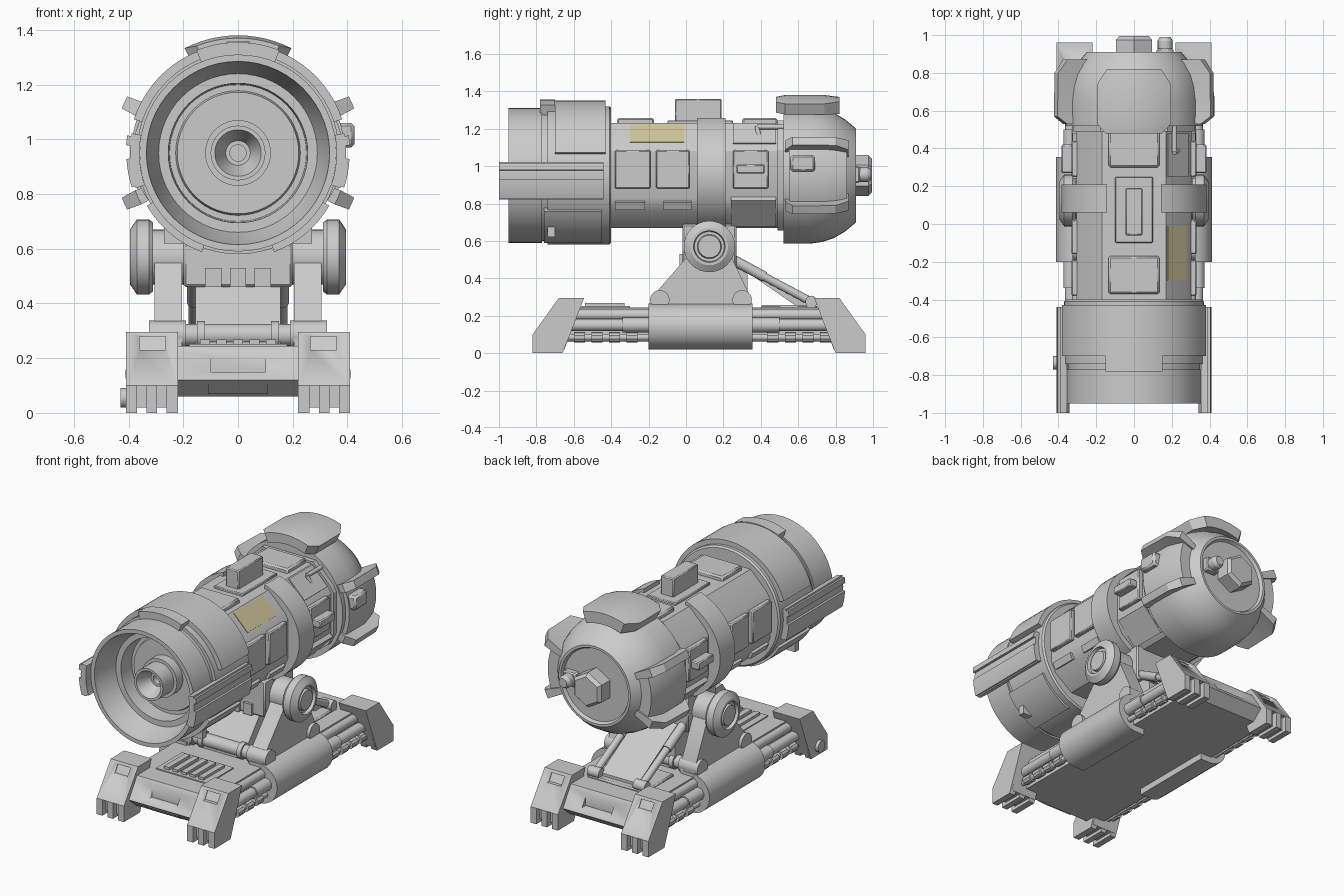
import bpy, bmesh
from math import sin, cos, radians, pi
from mathutils import Vector

if "Cube" in bpy.data.objects:
    bpy.data.objects.remove(bpy.data.objects["Cube"])

CZ = 0.95  # barrel axis height


def finish(bm, name, mirror=False, bevel=0):
    bmesh.ops.remove_doubles(bm, verts=bm.verts, dist=1e-5)
    bmesh.ops.recalc_face_normals(bm, faces=bm.faces)
    me = bpy.data.meshes.new(name)
    bm.to_mesh(me)
    bm.free()
    ob = bpy.data.objects.new(name, me)
    bpy.context.collection.objects.link(ob)
    if bevel:
        b = ob.modifiers.new("bevel", 'BEVEL')
        b.width, b.segments, b.limit_method = bevel, 1, 'ANGLE'
    if mirror:
        ob.modifiers.new("mirror", 'MIRROR')
    return ob


def prism(name, pts, axis, a, b, mirror=False, bevel=0):
    """Extrude a 2D outline along x (y,z outline) or y (x,z outline)."""
    bm = bmesh.new()
    put = (lambda p, t: (t, p[0], p[1])) if axis == 'x' else (lambda p, t: (p[0], t, p[1]))
    f = bm.faces.new([bm.verts.new(put(p, a)) for p in pts])
    r = bmesh.ops.extrude_face_region(bm, geom=[f])
    d = Vector(put((0, 0), b - a))
    bmesh.ops.translate(bm, vec=d, verts=[v for v in r['geom'] if isinstance(v, bmesh.types.BMVert)])
    return finish(bm, name, mirror, bevel)


def box(name, x0, x1, y0, y1, z0, z1, mirror=False, bevel=0):
    return prism(name, [(x0, z0), (x1, z0), (x1, z1), (x0, z1)], 'y', y0, y1, mirror, bevel)


def lathe(name, prof, axis, c, steps=40, mirror=False):
    """Revolve (distance along axis, radius) points around x or y through c."""
    bm = bmesh.new()
    c = Vector(c)
    ax = Vector((1, 0, 0)) if axis == 'x' else Vector((0, 1, 0))
    vs = [bm.verts.new(c + ax * t + Vector((0, 0, r))) for t, r in prof]
    es = [bm.edges.new(e) for e in zip(vs, vs[1:])]
    bmesh.ops.spin(bm, geom=vs + es, cent=c, axis=ax, angle=2 * pi, steps=steps)
    return finish(bm, name, mirror)


def rod(name, p, q, r, mirror=False, seg=14):
    p, q = Vector(p), Vector(q)
    bm = bmesh.new()
    bmesh.ops.create_cone(bm, cap_ends=True, segments=seg, radius1=r, radius2=r, depth=(q - p).length)
    bm.transform((q - p).to_track_quat('Z', 'Y').to_matrix().to_4x4())
    bmesh.ops.translate(bm, vec=(p + q) / 2, verts=bm.verts)
    return finish(bm, name, mirror)


def shell(name, sections, n=12, mirror=False):
    """Curved plate around the barrel; sections are (y, angle0, angle1, r0, r1)."""
    bm = bmesh.new()
    loops = []
    for y, a0, a1, r0, r1 in sections:
        ang = [radians(a0 + (a1 - a0) * i / n) for i in range(n + 1)]
        ring = [(r1, a) for a in ang] + [(r0, a) for a in reversed(ang)]
        loops.append([bm.verts.new((r * cos(a), y, CZ + r * sin(a))) for r, a in ring])
    m = 2 * n + 2
    for A, B in zip(loops, loops[1:]):
        for i in range(m):
            bm.faces.new([A[i], A[(i + 1) % m], B[(i + 1) % m], B[i]])
    for L in (loops[0], loops[-1]):
        for i in range(n):
            bm.faces.new([L[i], L[i + 1], L[m - 2 - i], L[m - 1 - i]])
    return finish(bm, name, mirror)


def pad(name, p, q, off, y0, y1, mirror=True, bevel=0):
    """Raised panel lying on the body face between outline points p and q."""
    p, q = Vector(p), Vector(q)
    d = (q - p).normalized()
    n = Vector((-d.y, d.x)) * off
    return prism(name, [p - n, q - n, q + n, p + n], 'y', y0, y1, mirror, bevel)


def cut(ob, cutter):
    m = ob.modifiers.new("cut", 'BOOLEAN')
    m.operation, m.object = 'DIFFERENCE', cutter
    cutter.hide_render = True
    cutter.display_type = 'WIRE'


# --- Barrel: front drum with recessed mouth and nozzle
axis = (0, 0, CZ)
lathe("front_drum", [(-.40, 0), (-.40, .36), (-.41, .37), (-.74, .37), (-.74, .35), (-.77, .35), (-.77, .36),
                     (-.95, .36), (-.95, .335), (-.92, .33), (-.80, .29), (-.80, .255), (-.70, .25), (-.70, .228),
                     (-.72, .222), (-.72, .12), (-.78, .12), (-.78, .1), (-.89, .1), (-.89, .085), (-.8, .045),
                     (-.8, .03), (-.74, .03), (-.74, 0)], 'y', axis, 56)
shell("top_drum_armour", [(-.70, 18, 162, .36, .40), (-.43, 18, 162, .36, .40)], 28)
shell("top_drum_tab", [(-.78, 68, 112, .34, .405), (-.70, 68, 112, .34, .405)])
shell("lower_drum_armour", [(-.76, -70, -30, .35, .385), (-.45, -70, -30, .35, .385)], mirror=True)
box("lower_drum_latch", .2, .27, -.74, -.7, .62, .68, True)
shell("side_drum_rail", [(-1.0, -19, 10.5, .36, .395), (-.44, -19, 10.5, .36, .395)], mirror=True)
shell("side_rail_upper_rib", [(-1.0, 4, 9, .38, .41), (-.44, 4, 9, .38, .41)], 3, True)
shell("side_rail_lower_rib", [(-1.0, -18, -3, .38, .408), (-.44, -18, -3, .38, .408)], 6, True)

# --- Barrel: faceted middle body
half = [(.17, 1.23), (.285, 1.115), (.305, 1.08), (.305, .83), (.27, .76), (.15, .67)]
body = half + [(-x, z) for x, z in reversed(half)]
prism("middle_body", body, 'y', -.42, .54)
ring = [(.385 * cos(radians(a)), CZ + .33 * sin(radians(a))) for a in range(68, -66, -6)]
prism("middle_ring", [(.14, 1.1)] + ring + [(0, .66), (0, 1.1)], 'y', .06, .21, True)
prism("rear_collar", [(x * 1.05, CZ + (z - CZ) * 1.05) for x, z in body], 'y', .49, .54)
for i, (y0, y1) in enumerate([(-.38, -.19), (-.16, .02), (.25, .44)]):
    box("side_panel_%d" % i, .29, .332, y0, y1, .88, 1.085, True, .006)
box("side_box", .32, .385, .27, .42, .96, 1.01, True, .006)
for i, (y0, y1) in enumerate([(-.38, -.22), (-.12, .03)]):
    pad("low_panel_%d" % i, (.302, .81), (.283, .77), .01, y0, y1)
pad("lower_rear_pad", (.31, .83), (.18, .69), .02, .24, .48)
for i, (y0, y1) in enumerate([(-.37, -.17), (.30, .49)]):
    box("top_pad_%d" % i, -.135, .135, y0, y1, 1.2, 1.258, bevel=.01)
box("sight_base", -.1, .1, -.1, .25, 1.2, 1.245, bevel=.005)
box("sight_block", -.045, .045, -.06, .19, 1.2, 1.36, bevel=.006)
decal = pad("yellow_panel", (.176, 1.224), (.275, 1.125), .004, -.3, -.01, False)
mat = bpy.data.materials.new("pale_yellow")
mat.diffuse_color = (.62, .57, .32, 1)
mat.use_nodes = True
mat.node_tree.nodes["Principled BSDF"].inputs["Base Color"].default_value = mat.diffuse_color
decal.data.materials.append(mat)
pad("slope_hatch", (.175, 1.225), (.283, 1.117), .008, .25, .48, False)
rod("hatch_pipe", (.215, .38, 1.21), (.215, .53, 1.21), .013)
rod("hatch_pipe_end", (.215, .38, 1.21), (.235, .39, 1.16), .012)

# --- Barrel: rear dome, fins and end cap
lathe("rear_dome", [(.52, 0), (.52, .365), (.66, .365), (.73, .355), (.79, .335), (.85, .30), (.91, .25),
                    (.91, .235), (.89, .225), (.89, 0)], 'y', axis, 48)
shell("top_fin", [(.48, 69, 111, .36, .42), (.53, 63, 117, .365, .43),
                  (.74, 63, 117, .365, .43), (.82, 70, 110, .35, .42)])
shell("side_dome_plate", [(.55, -22, 22, .35, .39), (.74, -22, 22, .35, .39), (.86, -20, 20, .28, .36)], mirror=True)
for nm, s in (("upper", 1), ("lower", -1)):
    lo, hi = sorted((s * 20, s * 28))
    shell(nm + "_side_fin", [(.53, lo, hi, .33, .40), (.57, lo + 1, hi - 1, .34, .455),
                             (.80, lo + 1, hi - 1, .30, .45), (.87, lo, hi, .27, .40)], 2, True)
box("dome_side_knob", .34, .425, .56, .69, .97, 1.06, bevel=.012)
lathe("hex_plug", [(.88, 0), (.88, .11), (.975, .11), (.995, .09), (.995, 0)], 'y', axis, 6)
box("rear_valve_block", .12, .21, .87, .93, .91, 1.0, bevel=.008)
lathe("rear_valve", [(.92, 0), (.92, .04), (.97, .04), (.99, .028), (.99, 0)], 'y', (.165, 0, .955), 16)

# --- Pivot and support frame
lathe("pivot_wheel", [(.17, 0), (.17, .10), (.31, .10), (.31, .125), (.325, .137), (.37, .137), (.395, .10), (.395, .085),
                      (.375, .08), (.375, .065), (.39, .06), (.39, 0)], 'x', (0, .125, .57), 32, True)
box("cradle", -.2, .2, -.02, .27, .46, .69, bevel=.01)
for i, x in enumerate((-.09, 0, .09)):
    box("cradle_rib_%d" % i, x - .03, x + .03, -.035, 0, .46, .53)
prism("support_arm", [(-.19, .24), (-.19, .29), (.01, .52), (.06, .6), (.2, .6), (.25, .5), (.35, .29), (.35, .24)],
      'x', .205, .305, True)
prism("centre_support", [(-.17, .24), (-.17, .265), (.0, .47), (.25, .49), (.33, .42), (.33, .24)], 'x', -.155, .155)
prism("rear_sloped_plate", [(.23, .5), (.27, .5), (.66, .275), (.66, .245), (.6, .245)], 'x', -.13, .13)
for nm, y in (("front", -.14), ("rear", .3)):
    rod(nm + "_cross_tube", (-.2, y, .285), (.2, y, .285), .04, seg=20)
    rod(nm + "_arm_eye", (.19, y, .285), (.325, y, .285), .052, True, 20)
    rod(nm + "_tube_collar", (.12, y, .285), (.15, y, .285), .05, True, 20)
top, mid, low = (.16, .25, .50), (.16, .42, .408), (.16, .67, .275)
rod("piston_sleeve", top, mid, .028, True)
rod("piston_rod", mid, low, .022, True)
rod("piston_foot", (.12, .67, .275), (.20, .67, .275), .032, True)

# --- Base slab with front and rear panels
slab = prism("base_slab", [(-.70, .06), (-.77, .12), (-.69, .245), (.83, .245), (.91, .12), (.84, .06)], 'x', -.30, .30)
for nm, y0, y1 in (("front", -.80, -.715), ("rear", .855, .95)):
    cut(slab, box(nm + "_panel_cutter", -.1, .1, y0, y1, .15, .22))
prism("front_grille", [(-.72, .07), (-.76, .105), (-.74, .11), (-.7, .08)], 'x', -.11, .11)
box("deck_plate", -.18, .18, -.56, -.3, .23, .252)
for i in range(5):
    x = -.12 + i * .06
    box("deck_slat_%d" % i, x - .018, x + .018, -.54, -.33, .24, .268)
box("rear_deck_plate", -.2, .2, .4, .7, .23, .258, bevel=.008)
pod = [(.22, .02)] + [(.29 + .1225 * cos(a), .1425 + .1225 * sin(a))
                      for a in [radians(-90 + 15 * i) for i in range(13)]] + [(.22, .265)]
prism("side_pod", pod, 'y', -.2, .355, True)

# --- Side tubes and beaded tracks between pods and feet
rod("side_tube", (.335, -.62, .15), (.335, .78, .15), .032, True)
rod("side_tube_sleeve", (.335, -.34, .15), (.335, .5, .15), .04, True)
rod("upper_side_tube", (.30, -.6, .205), (.30, .76, .205), .03, True)
rod("track_core", (.33, -.64, .085), (.33, .8, .085), .018, True)
for i in range(15):
    y = -.6 + i * .094
    if not -.23 < y < .34:
        rod("track_bead_%d" % i, (.335, y, .085), (.335, y + .06, .085), .028, True, 10)

# --- Four clawed feet
for nm, Y in (("front", lambda y: y), ("rear", lambda y: .14 - y)):
    prof = lambda pts: [(Y(y), z) for y, z in pts]
    foot = prism(nm + "_foot", prof([(-.82, .1), (-.68, .295), (-.545, .295), (-.62, .1)]), 'x', .22, .41, True)
    win = prism(nm + "_foot_window_cutter", prof([(-.8, .23), (-.8, .28), (-.675, .28), (-.705, .23)]),
                'x', .265, .36, True)
    cut(foot, win)
    claw = [(-.82, 0), (-.82, .1), (-.62, .1), (-.66, 0)]
    for i, (x0, x1) in enumerate([(.22, .262), (.297, .335), (.37, .41)]):
        prism("%s_claw_%d" % (nm, i), prof(claw), 'x', x0, x1, True)
    prism(nm + "_claw_web", prof([(-.785, .02), (-.785, .1), (-.62, .1), (-.65, .02)]), 'x', .23, .40, True)
rod("foot_side_knob", (-.40, -.735, .055), (-.43, -.735, .055), .036, seg=18)

# --- Smooth round surfaces, keep hard edges
bpy.ops.object.select_all(action='SELECT')
bpy.context.view_layer.objects.active = decal
bpy.ops.object.shade_smooth_by_angle(angle=radians(28))
